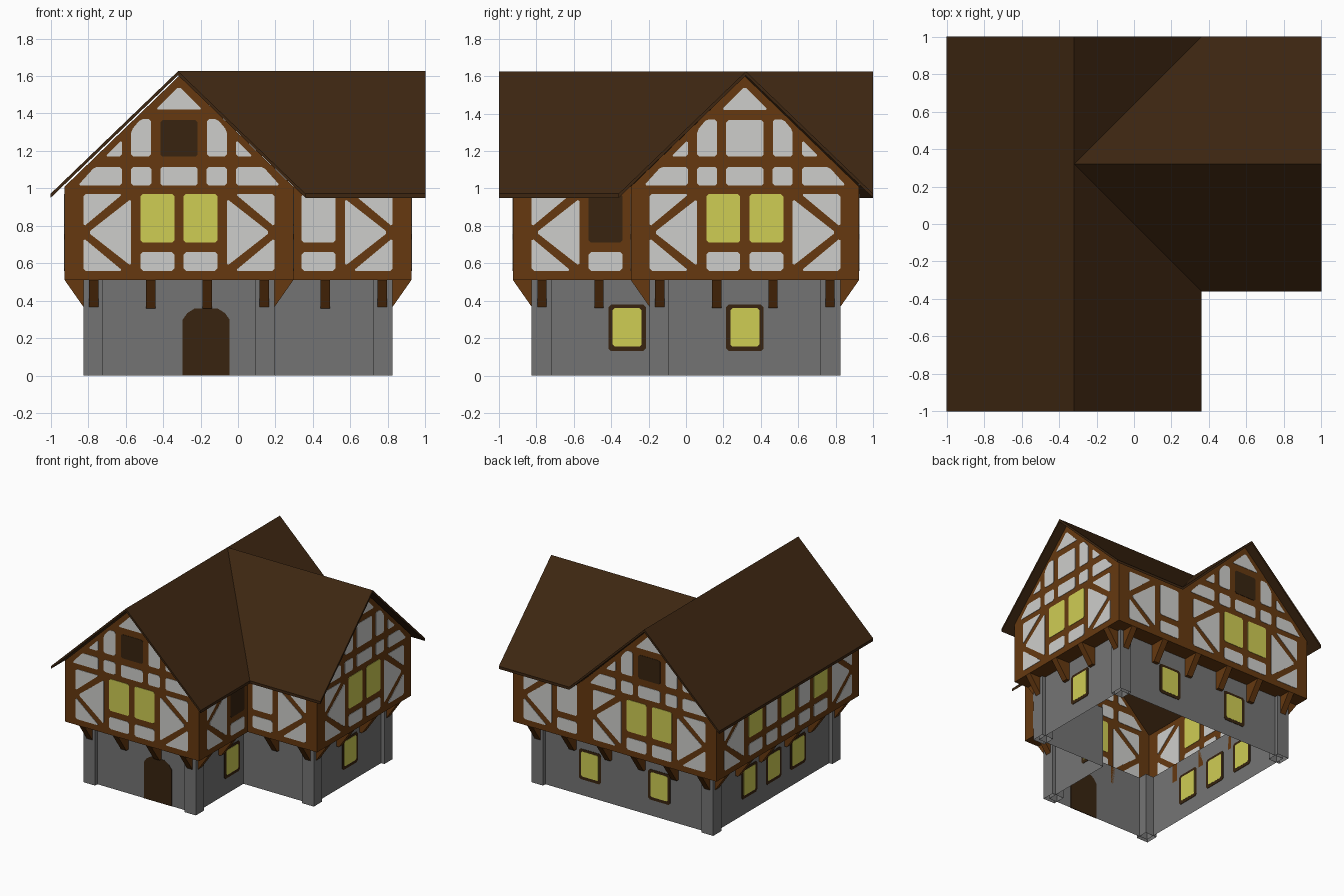
import bpy
import bmesh
from mathutils import Vector

if "Cube" in bpy.data.objects:
    bpy.data.objects.remove(bpy.data.objects["Cube"])


def make_material(name, rgb):
    lin = [(c / 255 / 12.92) if c < 11 else ((c / 255 + 0.055) / 1.055) ** 2.4 for c in rgb]
    mat = bpy.data.materials.new(name)
    mat.use_nodes = True
    mat.diffuse_color = (*lin, 1)
    mat.node_tree.nodes["Principled BSDF"].inputs["Base Color"].default_value = (*lin, 1)
    return mat


timber = make_material("timber brown", (102, 57, 16))
plaster = make_material("plaster white", (206, 206, 203))
glass = make_material("lit glass yellow", (207, 205, 84))
stone = make_material("stone grey", (116, 116, 116))
shingle = make_material("roof dark brown", (61, 38, 17))
dark_wood = make_material("dark wood", (56, 36, 16))

parts = {}


def part(name, mat):
    if name not in parts:
        parts[name] = (bmesh.new(), mat)
    return parts[name][0]


def face(bm, pts):
    return bm.faces.new([bm.verts.new(p) for p in pts])


def prism(bm, pts, offset):
    """Closed prism from a flat outline swept along an offset."""
    base = [Vector(p) for p in pts]
    top = [p + Vector(offset) for p in base]
    lo = [bm.verts.new(p) for p in base]
    hi = [bm.verts.new(p) for p in top]
    bm.faces.new(lo[::-1])
    bm.faces.new(hi)
    for i in range(len(lo)):
        j = (i + 1) % len(lo)
        bm.faces.new((lo[i], lo[j], hi[j], hi[i]))


class Side:
    """A wall plane: centre, direction along the wall, outward normal."""

    def __init__(self, centre, along, normal):
        self.c, self.d, self.n = (Vector((*v, 0)) for v in (centre, along, normal))

    def at(self, u, z, w=0):
        return self.c + self.d * u + self.n * w + Vector((0, 0, z))

    def shifted(self, w):
        return Side((self.c + self.n * w)[:2], self.d[:2], self.n[:2])


def bevelled(poly, cut):
    """Trim each outline corner."""
    out = []
    for i, p in enumerate(poly):
        p = Vector(p)
        for q in (poly[i - 1], poly[(i + 1) % len(poly)]):
            out.append(p + (Vector(q) - p).normalized() * cut)
    return out


def plate(name, mat, side, poly, cut=0.012, half=0.003):
    pts = [side.at(u, z, -half) for u, z in (bevelled(poly, cut) if cut else poly)]
    prism(part(name, mat), pts, side.n * half * 2)


def rect(u0, u1, z0, z1):
    return [(u0, z0), (u1, z0), (u1, z1), (u0, z1)]


SILL, LOW, MID, TOP = 0.56, 0.66, 0.71, 0.97


def white(side, poly):
    plate("plaster_panels", plaster, side, poly)


def braced_panel(side, inner, outer):
    """Plaster split by two braces meeting at the outer post."""
    s = 1 if outer > inner else -1
    white(side, [(inner, 0.585), (inner, 0.945), (outer - 0.025 * s, 0.765)])
    for z, zz in ((SILL, 0.735), (TOP, 0.795)):
        white(side, [(outer, z), (outer - 0.21 * s, z), (outer, zz)])


def window_bay(side, u0, u1, name="upper_windows", mat=glass):
    plate(name, mat, side, rect(u0, u1, MID, TOP))
    white(side, rect(u0, u1, SILL, LOW))


def bracket(side, u):
    prof = [(-0.13, 0.36), (-0.105, 0.36), (0, 0.51), (-0.13, 0.51)]
    prism(part("brackets", timber), [side.at(u - 0.025, z, w) for w, z in prof], side.d * 0.05)


def stone_window(side, u):
    wall = side.shifted(-INSET)
    plate("stone_window_frames", dark_wood, wall, rect(u - 0.1, u + 0.1, 0.13, 0.38), 0.015)
    plate("stone_window_panes", glass, wall, rect(u - 0.077, u + 0.077, 0.155, 0.36), 0.01, 0.0045)


def gable(side, attic_mat):
    """Gable wall with all of its framed panels."""
    face(part("upper_walls", timber), [side.at(u, z) for u, z in
         ((-W, 0.51), (W, 0.51), (W, 1.01), (0, 1.6), (-W, 1.01))])
    plate("attic_panels_" + attic_mat.name.split()[0], attic_mat, side, rect(-0.1, 0.1, 1.17, 1.365))
    white(side, rect(-0.1, 0.1, 1.015, 1.115))
    white(side, [(-0.125, 1.42), (0.125, 1.42), (0, 1.545)])
    for s in (-1, 1):
        window_bay(side, 0.025 * s, 0.205 * s)
        braced_panel(side, 0.255 * s, 0.51 * s)
        white(side, rect(0.148 * s, 0.255 * s, 1.015, 1.115))
        for poly in ([(0.305, 1.015), (0.54, 1.015), (0.45, 1.115), (0.305, 1.115)],
                     [(0.15, 1.17), (0.255, 1.17), (0.255, 1.31), (0.205, 1.37), (0.15, 1.37)],
                     [(0.305, 1.17), (0.395, 1.17), (0.305, 1.26)]):
            white(side, [(u * s, z) for u, z in poly])
        for u in (0.15, 0.455):
            bracket(side, u * s)


def side_bay(side, mat):
    """Short wall beside a gable."""
    face(part("upper_walls", timber), [side.at(u, z) for u, z in rect(W, 1.24, 0.51, 1.01)])
    window_bay(side, 0.655, 0.835, "side_bay_" + mat.name.split()[0], mat)
    braced_panel(side, 0.885, 1.14)
    for u in (0.78, 1.085):
        bracket(side, u)


# Main dimensions: outer wall, inner corner, gable centre and half width
E, K, C, W, INSET = 0.925, 0.295, 0.315, 0.61, 0.13


def footprint(i):
    return [(-E + i, -E + i), (K - i, -E + i), (K - i, -K + i),
            (E - i, -K + i), (E - i, E - i), (-E + i, E - i)]


def loop_walls(bm, loop, z0, z1):
    for i, (x, y) in enumerate(loop):
        a, b = loop[i - 1]
        face(bm, [(a, b, z0), (x, y, z0), (x, y, z1), (a, b, z1)])


front = Side((-C, -E), (1, 0), (0, -1))
right = Side((E, C), (0, -1), (1, 0))
back = Side((-C, E), (1, 0), (0, 1))
left = Side((-E, 0), (0, 1), (-1, 0))

# Upper storey
gable(front, dark_wood)
gable(right, plaster)
gable(back, dark_wood)
side_bay(front.shifted(K - E), plaster)
side_bay(right.shifted(K - E), dark_wood)
side_bay(back, plaster)

# Long eaves wall
face(part("upper_walls", timber), [left.at(u, z) for u, z in rect(-E, E, 0.51, 1.01)])
for u in (-0.42, 0, 0.42):
    window_bay(left, u - 0.088, u + 0.088)
for s in (-1, 1):
    white(left, rect(0.138 * s, 0.282 * s, MID, TOP))
    white(left, rect(0.138 * s, 0.282 * s, SILL, LOW))
    braced_panel(left, 0.57 * s, 0.825 * s)
    for u in (0.165, 0.47, 0.775):
        bracket(left, u * s)

# Underside of the overhang
outer, inner = footprint(0), footprint(INSET)
for i in range(len(outer)):
    face(part("overhang_floor", timber),
         [(*p, 0.51) for p in (outer[i - 1], outer[i], inner[i], inner[i - 1])])

# Stone storey and its corner piers
loop_walls(part("stone_walls", stone), inner, 0, 0.51)
for i, (x, y) in enumerate(footprint(0.1)):
    if i != 2:
        sx = -1 if i in (1, 3, 4) else 1
        sy = -1 if i in (4, 5) else 1
        a, b = x + 0.105 * sx, y + 0.105 * sy
        loop_walls(part("corner_piers", stone), [(x, y), (a, y), (a, b), (x, b)], 0, 0.51)

# Door and ground floor windows
plate("front_door", dark_wood, front.shifted(-INSET),
      [(-0.125 + C - 0.17, 0)] and
      [(u + 0.145, z) for u, z in ((-0.125, 0), (0.125, 0), (0.125, 0.3), (0.1, 0.335),
                                   (0.06, 0.36), (-0.06, 0.36), (-0.1, 0.335), (-0.125, 0.3))], 0)
for side, spots in ((right, (0, 2 * C)), (back, (0, 2 * C)), (left, (-C, 0, C))):
    for u in spots:
        stone_window(side.shifted(K - E) if side is right and u else side, u)

# Roof: two crossing ridges with valleys
R, V, EAVE, RIDGE = 0.32, 0.36, 0.972, 1.626
crown = (-R, R, RIDGE)
valley_front, valley_back = (V, -V, EAVE), (V, 1, EAVE)
slopes = [
    [(-1, -1, EAVE), (-R, -1, RIDGE), (-R, 1, RIDGE), (-1, 1, EAVE)],
    [(-R, -1, RIDGE), (V, -1, EAVE), valley_front, crown],
    [crown, valley_back, (-R, 1, RIDGE)],
    [crown, valley_front, (1, -V, EAVE), (1, R, RIDGE)],
    [crown, (1, R, RIDGE), (1, 1, EAVE), valley_back],
]
for slope in slopes:
    prism(part("roof", shingle), slope, (0, 0, -0.022))

# Turn every part into an object
for name, (bm, mat) in parts.items():
    bmesh.ops.remove_doubles(bm, verts=bm.verts, dist=0.00001)
    bmesh.ops.recalc_face_normals(bm, faces=bm.faces)
    mesh = bpy.data.meshes.new(name)
    bm.to_mesh(mesh)
    bm.free()
    mesh.materials.append(mat)
    bpy.context.collection.objects.link(bpy.data.objects.new(name, mesh))
